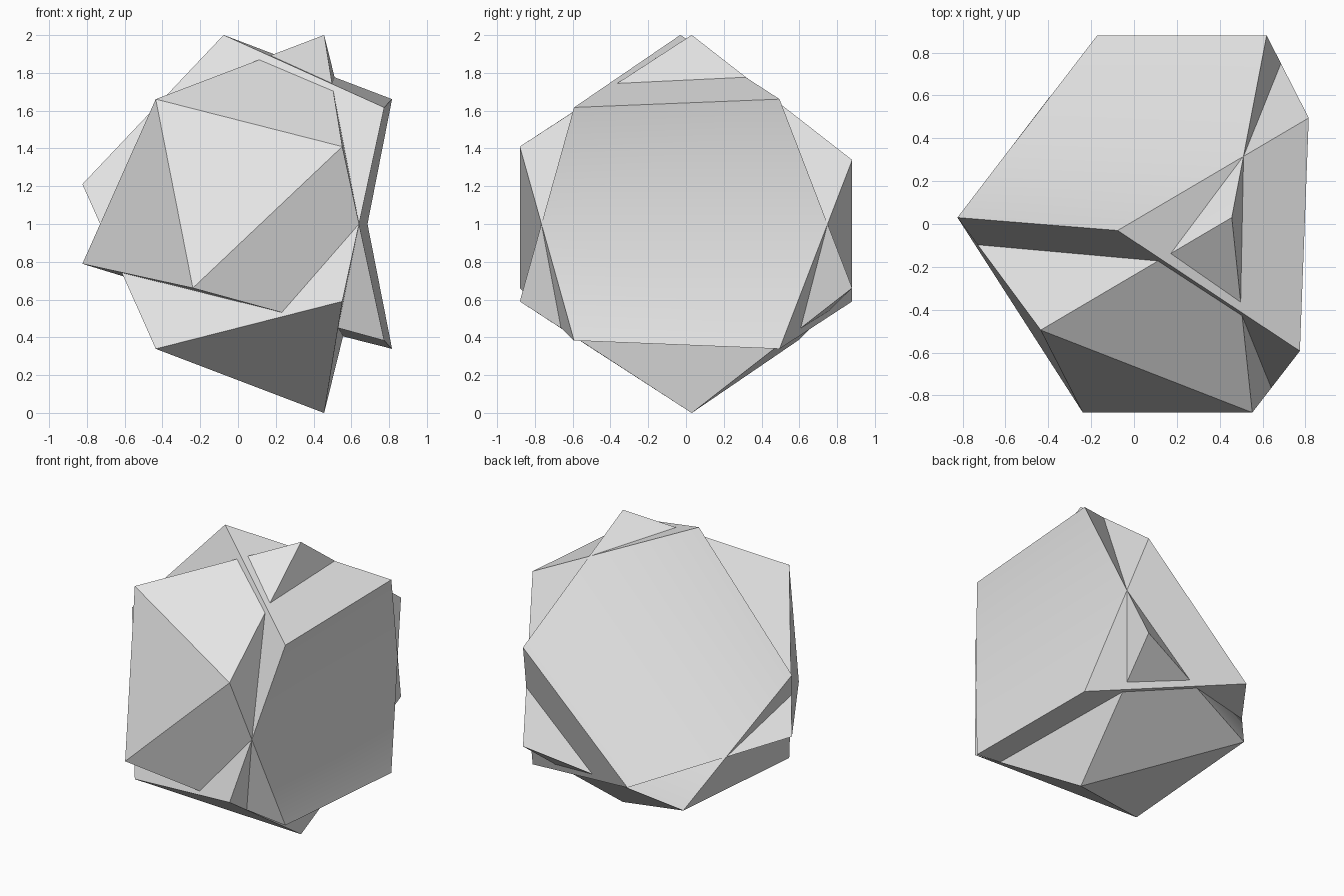
import bpy
import bmesh
from mathutils import Matrix, Vector

if "Cube" in bpy.data.objects:
    bpy.data.objects.remove(bpy.data.objects["Cube"], do_unlink=True)

RADIUS = 1.036
CENTRE = Vector((0.19, 0, 1))

grey = bpy.data.materials.new("light_grey")
grey.use_nodes = True
grey.diffuse_color = (0.8, 0.8, 0.8, 1)
grey.node_tree.nodes["Principled BSDF"].inputs["Base Color"].default_value = (0.8, 0.8, 0.8, 1)


def diminished_icosahedron(name, pole, neighbour, removed):
    """Icosahedron aimed by two adjacent corners, with three corners cut off flat."""
    w = Vector(pole).normalized()
    v = w.cross(Vector(neighbour)).normalized()
    u = v.cross(w)
    frame = Matrix((u, v, w)).transposed().to_4x4()
    bm = bmesh.new()
    bmesh.ops.create_icosphere(bm, subdivisions=1, radius=RADIUS,
                               matrix=Matrix.Translation(CENTRE) @ frame)
    cut = [max(bm.verts, key=lambda c: (c.co - CENTRE).dot(Vector(d))) for d in removed]
    bmesh.ops.delete(bm, geom=cut, context='VERTS')
    bmesh.ops.holes_fill(bm, edges=bm.edges[:], sides=5)
    bmesh.ops.recalc_face_normals(bm, faces=bm.faces[:])
    mesh = bpy.data.meshes.new(name)
    bm.to_mesh(mesh)
    bm.free()
    mesh.materials.append(grey)
    obj = bpy.data.objects.new(name, mesh)
    bpy.context.collection.objects.link(obj)
    return obj


# Two interlocking solids
solid = diminished_icosahedron(
    "interlocked_solids", (-1.01, 0.03, 0.21), (-0.27, -0.03, 1),
    [(1.01, -0.03, -0.21), (-0.37, 0.88, 0.41), (-0.43, -0.88, 0.34)])
second = diminished_icosahedron(
    "second_solid", (-1.01, 0.03, -0.21), (-0.27, -0.03, -1),
    [(1.01, -0.03, 0.21), (-0.27, -0.03, -1), (-0.59, 0.59, 0.62)])
second.hide_render = True

# Fuse them into one skin
union = solid.modifiers.new("union", 'BOOLEAN')
union.operation = 'UNION'
union.solver = 'EXACT'
union.object = second
bpy.ops.object.select_all(action='DESELECT')
solid.select_set(True)
bpy.context.view_layer.objects.active = solid
bpy.ops.object.modifier_apply(modifier=union.name)
bpy.data.objects.remove(second, do_unlink=True)

# Crisp edges, soft shallow creases
bpy.ops.object.shade_smooth_by_angle()
